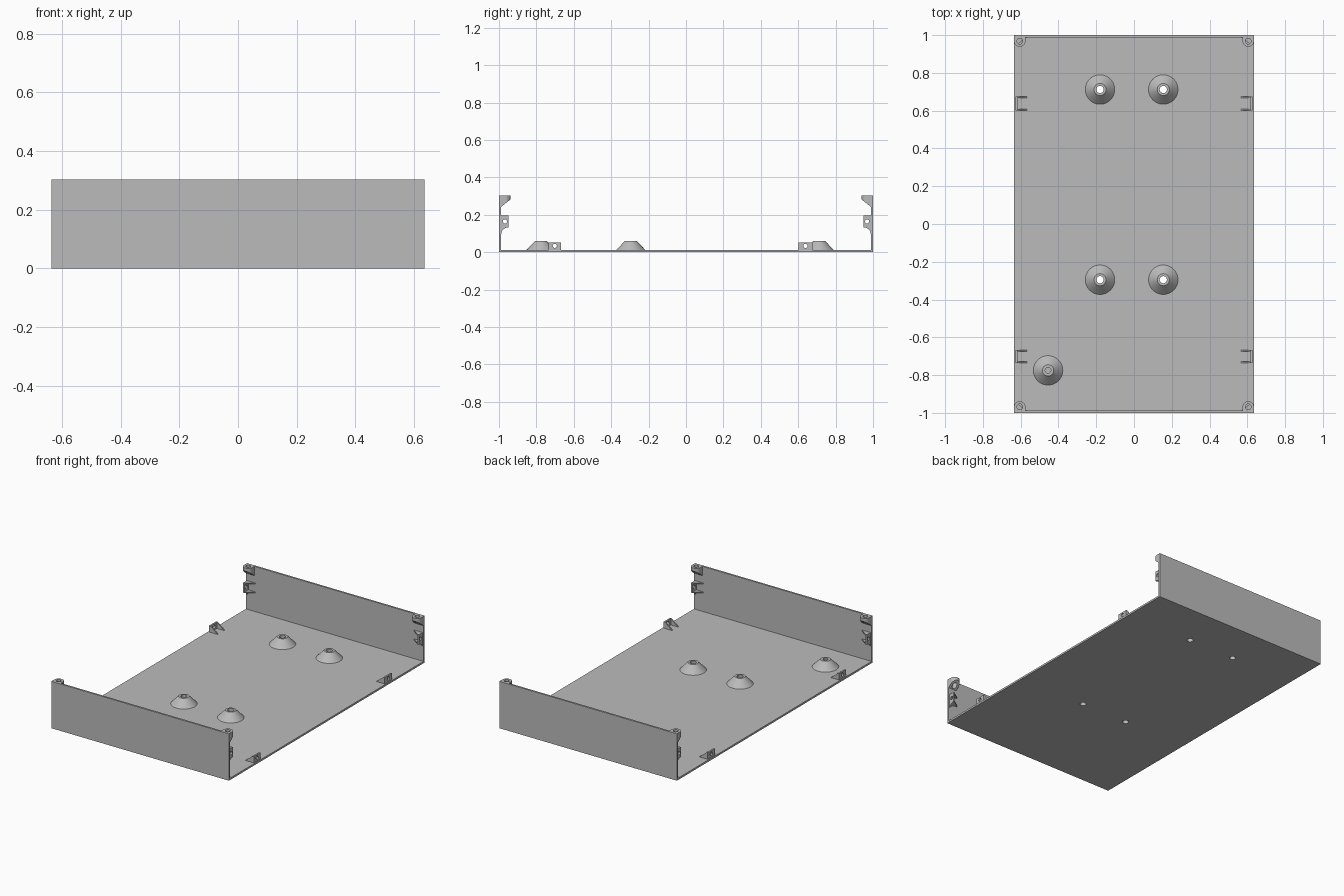
import bpy, bmesh
from math import sin, cos, pi
from mathutils import Vector

cube = bpy.data.objects.get("Cube")
if cube:
    bpy.data.objects.remove(cube)

HX, HY, HZ, T = 0.635, 1.0, 0.303, 0.012

grey = bpy.data.materials.new("plain grey plastic")
grey.use_nodes = True
grey.diffuse_color = (0.5, 0.5, 0.5, 1)
grey.node_tree.nodes["Principled BSDF"].inputs["Base Color"].default_value = (0.5, 0.5, 0.5, 1)


def finish(name, bm, smooth=False):
    bmesh.ops.recalc_face_normals(bm, faces=bm.faces)
    mesh = bpy.data.meshes.new(name)
    bm.to_mesh(mesh)
    bm.free()
    mesh.materials.append(grey)
    obj = bpy.data.objects.new(name, mesh)
    bpy.context.collection.objects.link(obj)
    if smooth:
        bpy.ops.object.select_all(action='DESELECT')
        obj.select_set(True)
        bpy.context.view_layer.objects.active = obj
        bpy.ops.object.shade_smooth_by_angle()
    return obj


def loft(name, ring_a, ring_b):
    """Closed solid between two matching outlines."""
    bm = bmesh.new()
    a = [bm.verts.new(p) for p in ring_a]
    b = [bm.verts.new(p) for p in ring_b]
    bm.faces.new(a)
    bm.faces.new(b)
    for i in range(len(a)):
        j = (i + 1) % len(a)
        bm.faces.new((a[i], a[j], b[j], b[i]))
    return finish(name, bm)


def box(name, lo, hi):
    ring = [(lo[0], lo[1]), (hi[0], lo[1]), (hi[0], hi[1]), (lo[0], hi[1])]
    return loft(name, [(x, y, lo[2]) for x, y in ring], [(x, y, hi[2]) for x, y in ring])


def lathe(name, profile, x, y, n=48):
    """Solid of revolution about a vertical line."""
    bm = bmesh.new()
    verts = [bm.verts.new((x + r, y, z)) for r, z in profile]
    edges = [bm.edges.new(pair) for pair in zip(verts, verts[1:])]
    bmesh.ops.spin(bm, geom=verts + edges, cent=(x, y, 0), axis=(0, 0, 1),
                   angle=2 * pi, steps=n, use_merge=True)
    bmesh.ops.remove_doubles(bm, verts=bm.verts, dist=1e-5)
    return finish(name, bm, True)


def drill(target, centre, radius, depth, axis):
    """Round hole cut by a hidden cylinder."""
    bm = bmesh.new()
    bmesh.ops.create_cone(bm, cap_ends=True, segments=32, radius1=radius, radius2=radius, depth=depth)
    cutter = finish(target.name + "_cutter", bm)
    cutter.location = centre
    cutter.rotation_euler = Vector(axis).to_track_quat('Z', 'Y').to_euler()
    cutter.hide_render = True
    cutter.hide_set(True)
    mod = target.modifiers.new("hole", 'BOOLEAN')
    mod.operation = 'DIFFERENCE'
    mod.solver = 'EXACT'
    mod.object = cutter


# Tray floor and end walls
floor = box("floor", (-HX, -HY, 0), (HX, HY, T))
box("front_wall", (-HX, -HY, T), (HX, -HY + T, HZ))
box("back_wall", (-HX, HY - T, T), (HX, HY, HZ))

# Conical standoffs, four of them bored through the floor
cone = [(0.078, T), (0.032, 0.06), (0.019, 0.06)]
for x in (-0.18, 0.155):
    for y in (-0.295, 0.712):
        lathe("standoff", cone + [(0.019, T), (0.078, T)], x, y)
        drill(floor, (x, y, 0), 0.019, 0.1, (0, 0, 1))
lathe("blind_standoff", [(0.078, T), (0.03, 0.06), (0.015, 0.06), (0.015, 0.02), (0, 0.02)],
      -0.455, -0.775)


def corner_boss(sx, sy):
    """Rounded screw boss with a sloped underside."""
    cx, cy, r = HX - 0.03, HY - 0.032, 0.03
    ring = [(HX, HY - T), (HX, cy)]
    ring += [(cx + r * cos(a), cy - r * sin(a)) for a in [pi * i / 16 for i in range(1, 16)]]
    ring += [(cx - r, cy), (cx - r, HY - T)]
    low = [(sx * x, sy * y, 0.243 + 0.8 * (HY - T - y)) for x, y in ring]
    top = [(sx * x, sy * y, HZ) for x, y in ring]
    boss = loft("corner_boss", low, top)
    drill(boss, (sx * cx, sy * cy, HZ), 0.015, 0.2, (0, 0, 1))


X_PLATE = (0.618, 0.628)
X_TIP = 0.567


def floor_clip(sx, sy):
    """Drilled upright plate between two triangular gussets."""
    a, b = (0.602, 0.675) if sy > 0 else (-0.735, -0.668)
    x0, x1 = X_PLATE
    z = 0.053
    plate = box("floor_clip_plate", (min(sx * x0, sx * x1), a, T), (max(sx * x0, sx * x1), b, z))
    drill(plate, (sx * x0, (a + b) / 2, 0.034), 0.011, 0.1, (1, 0, 0))
    tri = [(X_TIP, T), (x1, T), (x1, z), (x0, z)]
    for y in (a, b - 0.007):
        loft("floor_clip_gusset", [(sx * x, y, h) for x, h in tri],
             [(sx * x, y + 0.007, h) for x, h in tri])


def wall_clip(sx, sy):
    """Same clip standing on an end wall, with a curved support below."""
    z0, z1, tip, root = 0.133, 0.197, HY - 0.05, HY - T
    x0, x1 = X_PLATE
    plate = box("wall_clip_plate", (min(sx * x0, sx * x1), min(sy * tip, sy * root), z0),
                (max(sx * x0, sx * x1), max(sy * tip, sy * root), z1))
    drill(plate, (sx * x0, sy * (HY - 0.032), 0.165), 0.011, 0.1, (1, 0, 0))
    tri = [(X_TIP, root), (x1, root), (x1, tip), (x0, tip)]
    for z in (z0, z1 - 0.007):
        loft("wall_clip_gusset", [(sx * x, sy * y, z) for x, y in tri],
             [(sx * x, sy * y, z + 0.007) for x, y in tri])
    # the support shrinks into the wall along a quarter curve
    for i in range(6):
        rings = []
        for k in (i, i + 1):
            f = 1 - sin(k / 6 * pi / 2)
            z = z0 - 0.036 * (1 - cos(k / 6 * pi / 2))
            f = max(f, 0.01)
            rings.append([(sx * (x1 + (x - x1) * f), sy * (root + (y - root) * f), z)
                          for x, y in tri])
        loft("wall_clip_support", *rings)


for sx in (-1, 1):
    for sy in (-1, 1):
        corner_boss(sx, sy)
        floor_clip(sx, sy)
        wall_clip(sx, sy)
